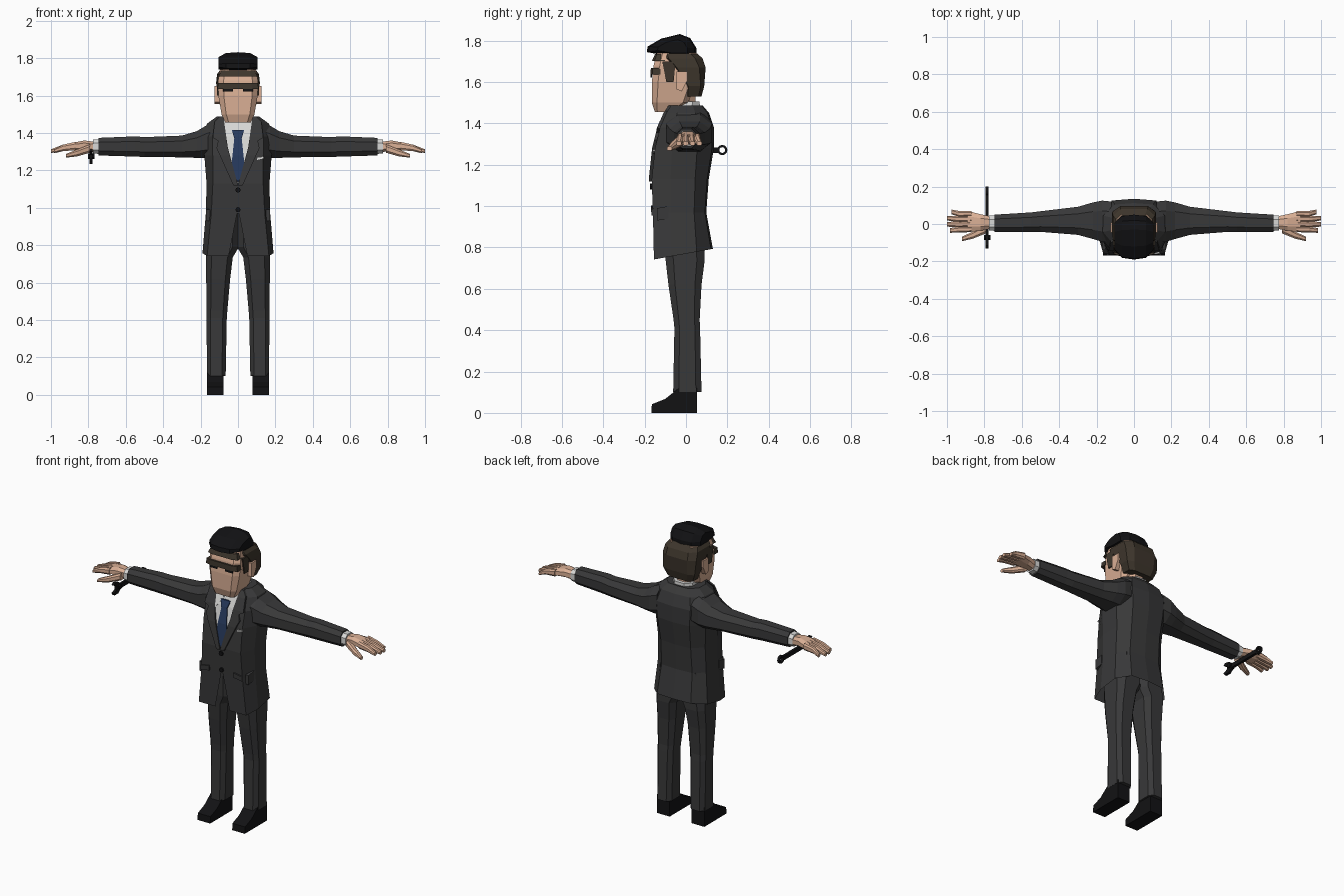
import bpy, bmesh, math
from mathutils import Vector


def material(name, r, g, b):
    m = bpy.data.materials.new(name)
    m.diffuse_color = (r, g, b, 1)
    return m


SUIT = material("charcoal suit", 0.040, 0.040, 0.041)
BLACK = material("black", 0.006, 0.006, 0.007)
BROWN = material("dark brown", 0.047, 0.036, 0.025)
SKIN = material("skin", 0.70, 0.43, 0.30)
WHITE = material("white cloth", 0.68, 0.68, 0.67)
NAVY = material("navy", 0.020, 0.042, 0.11)


def finish(name, bm, mat):
    bmesh.ops.recalc_face_normals(bm, faces=bm.faces[:])
    me = bpy.data.meshes.new(name)
    bm.to_mesh(me)
    bm.free()
    me.materials.append(mat)
    ob = bpy.data.objects.new(name, me)
    bpy.context.collection.objects.link(ob)
    return ob


def loft(name, rings, mat, side=1, caps=(True, True), skip=lambda i, j: False):
    """Skin a list of equal-length point rings."""
    bm = bmesh.new()
    vs = [[bm.verts.new((p[0] * side, p[1], p[2])) for p in r] for r in rings]
    n = len(vs[0])
    for i in range(len(vs) - 1):
        for j in range(n):
            if not skip(i, j):
                k = (j + 1) % n
                bm.faces.new((vs[i][j], vs[i][k], vs[i + 1][k], vs[i + 1][j]))
    if caps[0]:
        bm.faces.new(vs[0])
    if caps[1]:
        bm.faces.new(vs[-1])
    return finish(name, bm, mat)


def octagon(axis, t, a0, a1, b0, b1, c=0.25):
    """Chamfered rectangle across the z axis (a=x, b=y) or x axis (a=y, b=z)."""
    da, db = (a1 - a0) * c, (b1 - b0) * c
    pts = [(a0 + da, b0), (a1 - da, b0), (a1, b0 + db), (a1, b1 - db),
           (a1 - da, b1), (a0 + da, b1), (a0, b1 - db), (a0, b0 + db)]
    return [(a, b, t) if axis == "z" else (t, a, b) for a, b in pts]


def stack(name, axis, rows, mat, side=1, c=0.25):
    return loft(name, [octagon(axis, *r, c) for r in rows], mat, side)


def box(name, x0, x1, y0, y1, z0, z1, mat, side=1):
    r = [[(x0, y0, z), (x1, y0, z), (x1, y1, z), (x0, y1, z)] for z in (z0, z1)]
    return loft(name, r, mat, side)


def prism(name, profile, x0, x1, mat, side=1):
    return loft(name, [[(x, y, z) for y, z in profile] for x in (x0, x1)], mat, side)


# Jacket rows: z, half width, front y, back y, front corner fraction, opening
JACKET = [(0.77, 0.19, -0.155, 0.13, 0.87, 0.05), (0.97, 0.172, -0.16, 0.098, 0.83, 0.005),
          (1.13, 0.168, -0.166, 0.11, 0.8, 0.004), (1.28, 0.18, -0.15, 0.135, 0.75, 0.004),
          (1.38, 0.19, -0.125, 0.135, 0.72, 0.004), (1.45, 0.165, -0.095, 0.112, 0.74, 0.004),
          (1.487, 0.115, -0.07, 0.08, 0.76, 0.004)]


def jacket_ring(z, w, yf, yb, corner, gap):
    half = [(gap, yf), (w * corner, yf), (w, yf * 0.45), (w * 0.98, yb * 0.4), (w * 0.62, yb * 0.93)]
    pts = half + [(0, yb)] + [(-x, y) for x, y in reversed(half)]
    tilt = 0.18 if z < 0.8 else 0
    return [(x, y, z + y * tilt) for x, y in pts]


# Jacket with an open front skirt
loft("jacket", [jacket_ring(*r) for r in JACKET], SUIT, caps=(False, True),
     skip=lambda i, j: i == 0 and j == 10)


def chest_y(z):
    for a, b in zip(JACKET, JACKET[1:]):
        if z <= b[0]:
            t = (z - a[0]) / (b[0] - a[0])
            return a[2] + (b[2] - a[2]) * t
    return JACKET[-1][2]


def plate(name, pts, mat, lift, side=1):
    """Thin piece of cloth following the chest slope."""
    bm = bmesh.new()
    bm.faces.new([bm.verts.new((x * side, 0, z)) for x, z in pts])
    bmesh.ops.triangulate(bm, faces=bm.faces[:])
    for r in JACKET:
        bmesh.ops.bisect_plane(bm, geom=bm.verts[:] + bm.edges[:] + bm.faces[:],
                               plane_co=(0, 0, r[0]), plane_no=(0, 0, 1))
    for v in bm.verts:
        v.co.y = chest_y(v.co.z)
    ext = bmesh.ops.extrude_face_region(bm, geom=bm.faces[:])
    for v in ext["geom"]:
        if isinstance(v, bmesh.types.BMVert):
            v.co.y -= lift
    return finish(name, bm, mat)


# Shirt front, tie and pocket square
plate("shirt_front", [(0, 1.13), (0.075, 1.39), (0.085, 1.47), (-0.085, 1.47), (-0.075, 1.39)], WHITE, 0.004)
plate("tie_blade", [(0, 1.135), (0.037, 1.21), (0.019, 1.38), (-0.019, 1.38), (-0.037, 1.21)], NAVY, 0.009)
plate("tie_knot", [(0.019, 1.37), (0.033, 1.415), (-0.033, 1.415), (-0.019, 1.37)], NAVY, 0.015)
plate("pocket_square", [(0.10, 1.255), (0.14, 1.265), (0.135, 1.275), (0.12, 1.268), (0.105, 1.268)], WHITE, 0.008)
for z in (1.095, 0.99):
    plate("button", [(0.014 * math.cos(a * math.pi / 4), z + 0.014 * math.sin(a * math.pi / 4))
                     for a in range(8)], BLACK, 0.009)

# Neck and shirt collar
stack("neck", "z", [(1.40, -0.055, 0.055, -0.07, 0.045), (1.56, -0.055, 0.055, -0.07, 0.045)], SKIN)
stack("shirt_collar", "z", [(1.42, -0.08, 0.08, -0.10, 0.07), (1.505, -0.066, 0.066, -0.075, 0.066)], WHITE)

# Head, side hair and swept-up top hair
stack("head", "z", [(1.455, -0.068, 0.068, -0.15, -0.07), (1.50, -0.088, 0.088, -0.165, 0.01),
                    (1.60, -0.105, 0.105, -0.165, 0.05), (1.68, -0.107, 0.107, -0.157, 0.06),
                    (1.74, -0.095, 0.095, -0.14, 0.05)], SKIN, c=0.14)
stack("back_hair", "z", [(1.53, -0.088, 0.088, -0.005, 0.075), (1.58, -0.11, 0.11, -0.005, 0.088),
                         (1.67, -0.117, 0.117, -0.075, 0.095), (1.715, -0.112, 0.112, -0.12, 0.08),
                         (1.745, -0.09, 0.09, -0.125, 0.045)], BROWN, c=0.18)
TOP = [(-0.19, 1.745), (-0.185, 1.772), (-0.12, 1.81), (-0.03, 1.832),
       (0.02, 1.813), (0.05, 1.765), (0.05, 1.725), (-0.08, 1.725)]
loft("top_hair", [[(x, -0.06 + (y + 0.06) * k, 1.765 + (z - 1.765) * k) for y, z in TOP]
                  for x, k in ((-0.105, 0.6), (-0.065, 0.93), (0, 1), (0.065, 0.93), (0.105, 0.6))], BLACK)
stack("fringe", "z", [(1.703, -0.103, 0.103, -0.164, -0.09), (1.735, -0.09, 0.09, -0.15, -0.09)], BROWN, c=0.16)
stack("brow", "z", [(1.636, -0.11, 0.11, -0.172, -0.115), (1.668, -0.106, 0.106, -0.17, -0.115)], BROWN, c=0.16)

for s in (1, -1):
    # Face and collar details
    box("eye", 0.028, 0.08, -0.171, -0.164, 1.622, 1.637, BLACK, s)
    prism("sideburn", [(-0.095, 1.60), (-0.06, 1.60), (-0.05, 1.70), (-0.115, 1.70)], 0.09, 0.113, BROWN, s)
    prism("ear", [(-0.045, 1.565), (-0.02, 1.555), (0.008, 1.61), (0.008, 1.65), (-0.045, 1.65)],
          0.085, 0.125, SKIN, s)
    plate("collar_wing", [(0.018, 1.425), (0.062, 1.36), (0.088, 1.44), (0.07, 1.487), (0.04, 1.46)],
          WHITE, 0.010, s)
    plate("lapel", [(0.0, 1.12), (0.025, 1.12), (0.115, 1.32), (0.10, 1.355), (0.135, 1.375),
                    (0.125, 1.46), (0.10, 1.487), (0.078, 1.487), (0.07, 1.38)], SUIT, 0.014, s)
    plate("pocket_flap", [(0.085, 0.965), (0.145, 0.955), (0.145, 0.985), (0.085, 0.995)], SUIT, 0.008, s)
    prism("side_flap", [(-0.14, 0.93), (-0.085, 0.94), (-0.085, 1.0), (-0.14, 0.99)], 0.15, 0.172, SUIT, s)

    # Sleeve and cuff
    stack("sleeve", "x", [(0.12, -0.095, 0.12, 1.27, 1.46), (0.17, -0.095, 0.125, 1.265, 1.44),
                          (0.22, -0.08, 0.115, 1.267, 1.41), (0.30, -0.058, 0.092, 1.27, 1.386),
                          (0.50, -0.042, 0.068, 1.272, 1.378), (0.55, -0.043, 0.062, 1.274, 1.382),
                          (0.745, -0.043, 0.05, 1.28, 1.374)], SUIT, s)
    stack("cuff", "x", [(0.73, -0.037, 0.046, 1.288, 1.366), (0.775, -0.035, 0.045, 1.29, 1.364)], WHITE, s)

    # Hand: palm, four fanned fingers and a thumb
    stack("palm", "x", [(0.765, -0.025, 0.04, 1.297, 1.353), (0.82, -0.036, 0.052, 1.305, 1.36),
                        (0.89, -0.043, 0.07, 1.307, 1.347)], SKIN, s)
    for i, tip in enumerate((0.985, 1.0, 1.0, 0.975)):
        y0, t0 = -0.043 + i * 0.028, -0.05 + i * 0.033
        stack("finger", "x", [(0.87, y0, y0 + 0.029, 1.308, 1.352), (0.935, y0 - 0.003, y0 + 0.029, 1.303, 1.338),
                              (tip, t0 + 0.003, t0 + 0.028, 1.293, 1.313)], SKIN, s)
    stack("thumb", "x", [(0.79, -0.05, 0.0, 1.295, 1.34), (0.86, -0.078, -0.04, 1.275, 1.312),
                         (0.92, -0.092, -0.068, 1.268, 1.288)], SKIN, s)

    # Trouser leg and shoe
    stack("trouser_leg", "z", [(0.10, 0.066, 0.166, -0.062, 0.075), (0.41, 0.06, 0.168, -0.056, 0.068),
                               (0.45, 0.057, 0.168, -0.06, 0.066), (0.62, 0.042, 0.17, -0.085, 0.075),
                               (0.735, 0.028, 0.17, -0.098, 0.09), (0.79, -0.005, 0.17, -0.105, 0.09),
                               (0.97, -0.005, 0.155, -0.11, 0.08)], SUIT, s, c=0.2)
    prism("shoe", [(-0.168, 0), (0.053, 0), (0.053, 0.12), (-0.035, 0.12), (-0.10, 0.068), (-0.165, 0.042)],
          0.077, 0.165, BLACK, s)

# Wrench below the right wrist: handle, hanging ring, jaws, adjusting knob
box("wrench_handle", -0.793, -0.777, -0.07, 0.155, 1.258, 1.284, BLACK)
ring = [[(x, 0.175 + r * math.cos(a * math.pi / 6), 1.271 + r * math.sin(a * math.pi / 6))
         for x, r in ((-0.793, 0.014), (-0.777, 0.014), (-0.777, 0.025), (-0.793, 0.025))]
        for a in range(13)]
loft("wrench_ring", ring, BLACK, caps=(False, False))
prism("wrench_jaws", [(-0.06, 1.255), (-0.085, 1.235), (-0.12, 1.235), (-0.13, 1.25), (-0.10, 1.262),
                      (-0.10, 1.285), (-0.13, 1.30), (-0.115, 1.312), (-0.08, 1.305), (-0.06, 1.285)],
      -0.793, -0.777, BLACK)
stack("wrench_knob", "x", [(-0.803, -0.085, -0.06, 1.262, 1.29), (-0.767, -0.085, -0.06, 1.262, 1.29)], BLACK)
